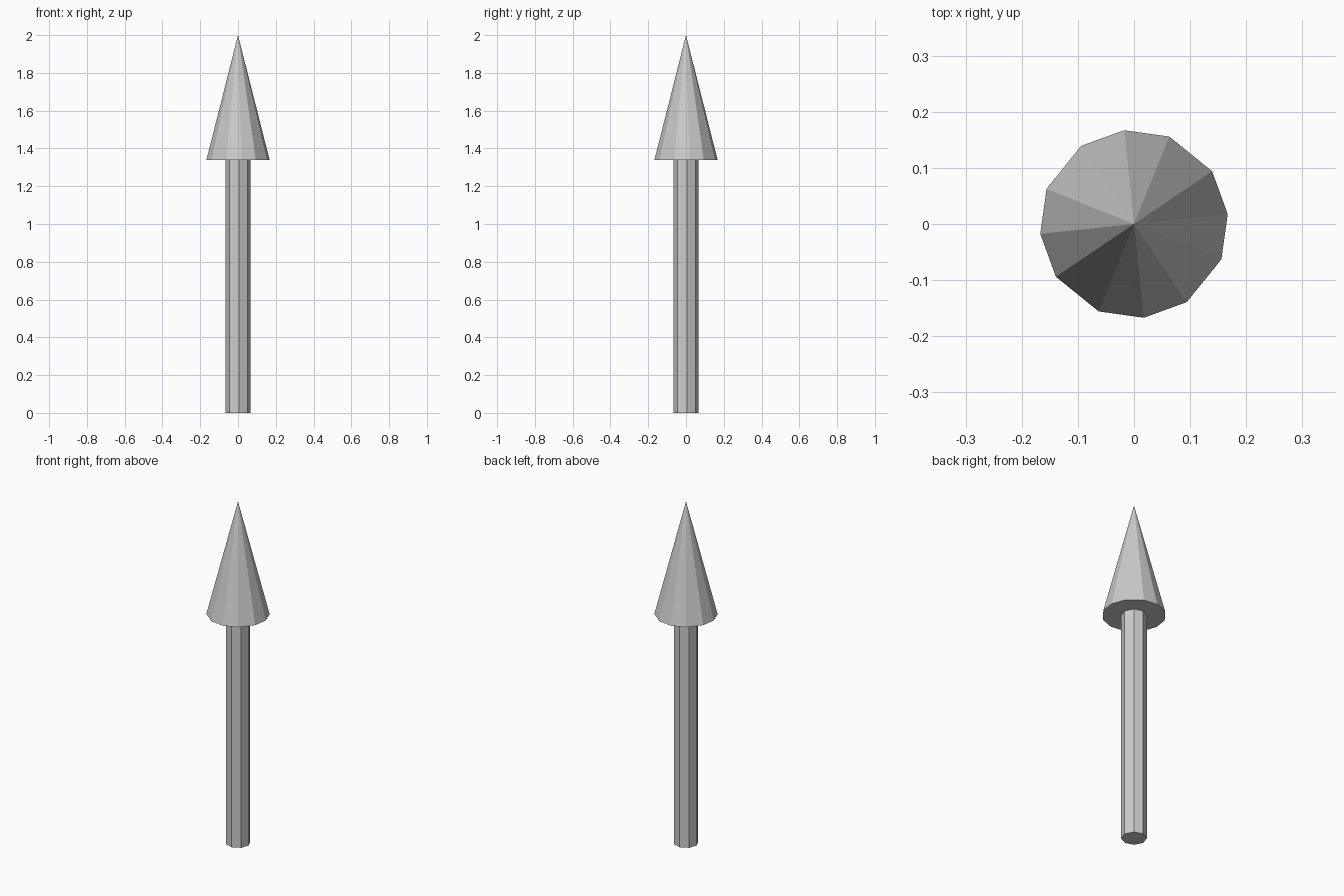
import bpy, bmesh
from math import radians, cos, sin

if "Cube" in bpy.data.objects:
    bpy.data.objects.remove(bpy.data.objects["Cube"])

CONE_BASE_Z = 1.34
TIP_Z = 2.0


def ring(bm, angles, radius, z):
    return [bm.verts.new((radius * cos(radians(a)), radius * sin(radians(a)), z)) for a in angles]


def finish(bm, name):
    bmesh.ops.recalc_face_normals(bm, faces=bm.faces)
    mesh = bpy.data.meshes.new(name)
    bm.to_mesh(mesh)
    bm.free()
    obj = bpy.data.objects.new(name, mesh)
    bpy.context.collection.objects.link(obj)
    return obj


# Shaft: eight-sided closed rod
bm = bmesh.new()
angles = [4 + 45 * i for i in range(8)]
bottom = ring(bm, angles, 0.067, 0)
top = ring(bm, angles, 0.067, CONE_BASE_Z)
bm.faces.new(bottom)
bm.faces.new(top)
for i in range(8):
    j = (i + 1) % 8
    bm.faces.new((bottom[i], bottom[j], top[j], top[i]))
finish(bm, "arrow_shaft")

# Head: twelve-sided cone, slightly uneven spacing repeated each quarter turn
bm = bmesh.new()
angles = [90 * q + a for q in range(4) for a in (6, 34, 68)]
base = ring(bm, angles, 0.168, CONE_BASE_Z)
tip = bm.verts.new((0, 0, TIP_Z))
bm.faces.new(base)
for i in range(12):
    bm.faces.new((base[i], base[(i + 1) % 12], tip))
finish(bm, "arrow_head")
